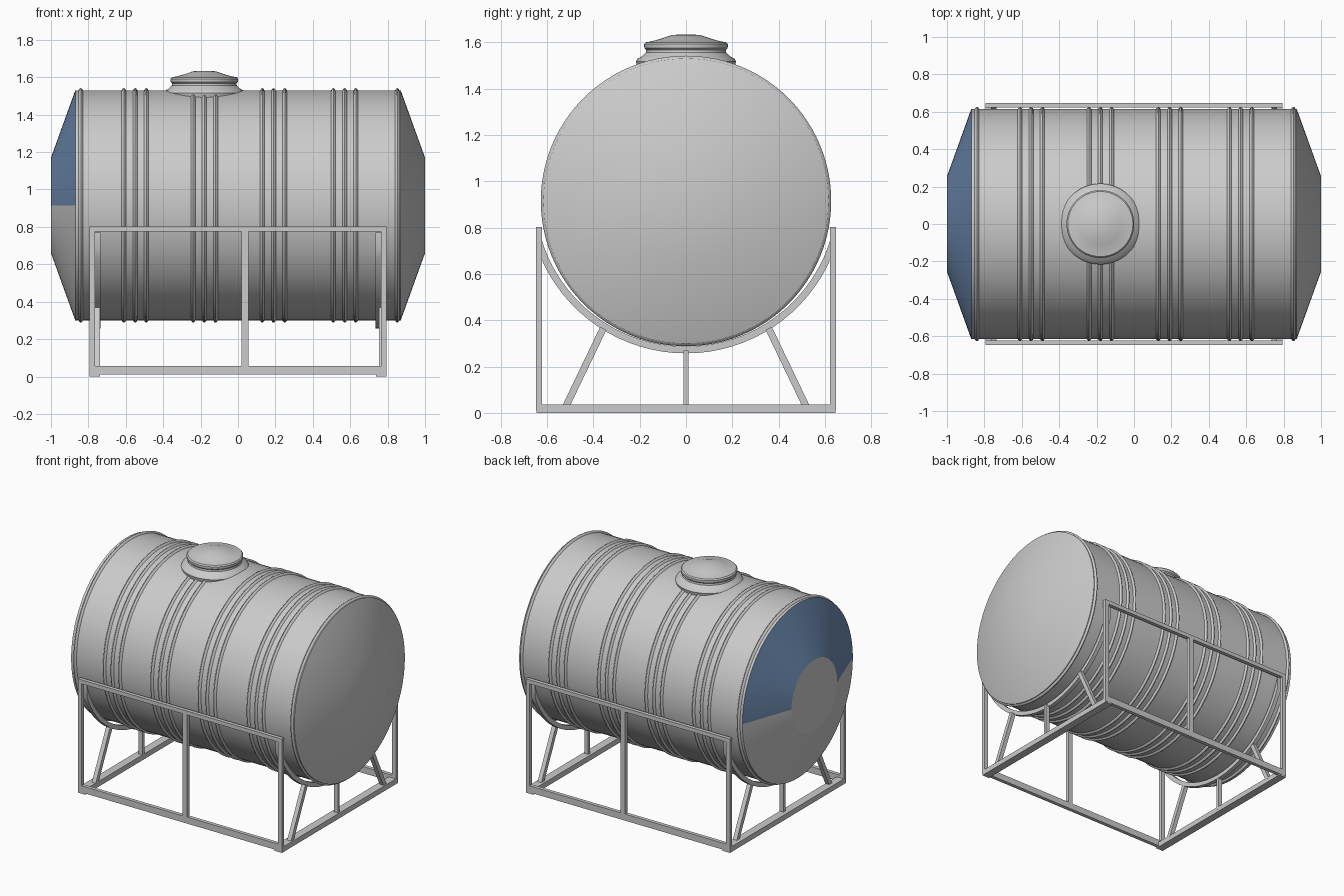
import bpy, bmesh, math
from mathutils import Vector, Matrix

if "Cube" in bpy.data.objects:
    bpy.data.objects.remove(bpy.data.objects["Cube"])

CZ, R = 0.915, 0.615          # tank axis height and radius
SEG = 96


def finish(name, bm, smooth=False):
    me = bpy.data.meshes.new(name)
    bm.to_mesh(me)
    bm.free()
    ob = bpy.data.objects.new(name, me)
    bpy.context.collection.objects.link(ob)
    if smooth:
        bpy.ops.object.select_all(action='DESELECT')
        ob.select_set(True)
        bpy.context.view_layer.objects.active = ob
        bpy.ops.object.shade_smooth_by_angle(angle=math.radians(35))
    return ob


def lathe(name, profile, matrix, seg=SEG):
    """Spin (radius, height) points round local z, then place with matrix."""
    bm = bmesh.new()
    rings = []
    for r, h in profile:
        n = 1 if r == 0 else seg
        rings.append([bm.verts.new((r * math.cos(2 * math.pi * i / seg),
                                    r * math.sin(2 * math.pi * i / seg), h)) for i in range(n)])
    for a, b in zip(rings, rings[1:]):
        for i in range(seg):
            j = (i + 1) % seg
            vs = [a[i % len(a)], a[j % len(a)], b[j % len(b)], b[i % len(b)]]
            bm.faces.new(list(dict.fromkeys(vs)))
    bm.transform(matrix)
    bmesh.ops.recalc_face_normals(bm, faces=bm.faces)
    return finish(name, bm, True)


def box(name, lo, hi):
    bm = bmesh.new()
    bmesh.ops.create_cube(bm, size=1)
    lo, hi = Vector(lo), Vector(hi)
    for v in bm.verts:
        v.co = (lo + hi) / 2 + v.co * (hi - lo)
    return finish(name, bm)


def strut(name, x, a, b, w, depth=0.03):
    """Bar in the y-z plane from a to b."""
    d = Vector((0, b[0] - a[0], b[1] - a[1]))
    n = Vector((0, -d.z, d.y)).normalized()
    m = Matrix((Vector((1, 0, 0)), n, d.normalized())).transposed().to_4x4()
    m.translation = (x, (a[0] + b[0]) / 2, (a[1] + b[1]) / 2)
    bm = bmesh.new()
    bmesh.ops.create_cube(bm, size=1)
    bm.transform(m @ Matrix.Diagonal((depth, w, d.length, 1)))
    bmesh.ops.recalc_face_normals(bm, faces=bm.faces)
    return finish(name, bm)


def saddle(name, x, depth=0.03, c=0.939, r0=0.652, r1=0.682, n=32):
    bm = bmesh.new()
    rows = []
    for i in range(n + 1):
        t = -1 + 2 * i / n
        row = []
        for r, dx in ((r0, -1), (r1, -1), (r1, 1), (r0, 1)):
            ang = t * math.asin(0.63 / r)
            row.append(bm.verts.new((x + dx * depth / 2, r * math.sin(ang), c - r * math.cos(ang))))
        rows.append(row)
    for a, b in zip(rows, rows[1:]):
        for k in range(4):
            bm.faces.new((a[k], a[(k + 1) % 4], b[(k + 1) % 4], b[k]))
    bm.faces.new(rows[0])
    bm.faces.new(rows[-1])
    bmesh.ops.recalc_face_normals(bm, faces=bm.faces)
    return finish(name, bm, True)


# Tank shell with rounded ribs
along_x = Matrix.Translation((0, 0, CZ)) @ Matrix.Rotation(math.pi / 2, 4, 'Y')
ribs = [-0.84] + [g + d for g in (-0.55, -0.18, 0.19, 0.57) for d in (-0.06, 0, 0.06)] + [0.852]
shell = [(R, -0.87)]
for x in ribs:
    shell += [(R, x - 0.012), (R + 0.009, x - 0.006), (R + 0.012, x),
              (R + 0.009, x + 0.006), (R, x + 0.012)]
shell.append((R, 0.87))
lathe("tank_shell", shell, along_x)

# Tapered ends
lathe("right_end", [(R, 0.87), (0.255, 1.0), (0, 1.0)], along_x)
left = lathe("left_end", [(0.255, -1.0), (R, -0.87)], along_x)
lathe("left_end_disc", [(0, -1.0), (0.255, -1.0)], along_x)
for p in left.data.polygons:          # outward normals on the open cone
    if p.normal.x > 0:
        p.flip()
grey = bpy.data.materials.new("plain_grey")
grey.diffuse_color = (0.8, 0.8, 0.8, 1)
grey.use_nodes = True
grey.node_tree.nodes["Principled BSDF"].inputs["Base Color"].default_value = grey.diffuse_color
blue = bpy.data.materials.new("blue_panel")
blue.diffuse_color = (0.16, 0.27, 0.46, 1)
blue.use_nodes = True
blue.node_tree.nodes["Principled BSDF"].inputs["Base Color"].default_value = blue.diffuse_color
left.data.materials.append(None)
left.data.materials.append(blue)
bpy.data.materials.remove(grey)
for p in left.data.polygons:
    p.material_index = 1 if p.center.z > CZ else 0

# Hatch lid
lathe("hatch_lid", [(0.205, 1.47), (0.213, 1.505), (0.216, 1.517), (0.21, 1.528), (0.19, 1.54),
                    (0.174, 1.555), (0.172, 1.567), (0.18, 1.575), (0.181, 1.592), (0.174, 1.6),
                    (0.15, 1.604), (0.11, 1.615), (0.06, 1.632), (0, 1.634)],
      Matrix.Translation((-0.18, 0, 0)), 64)

# Stand: long sides
for s, side in ((-1, "front"), (1, "back")):
    y0, y1 = sorted((s * 0.622, s * 0.648))
    box(side + "_top_rail", (-0.795, y0, 0.775), (0.795, y1, 0.803))
    box(side + "_bottom_rail", (-0.795, y0, 0.01), (0.795, y1, 0.056))
    box(side + "_middle_post", (0.02, y0, 0.05), (0.056, y1, 0.78))
    for e, end in ((-1, "left"), (1, "right")):
        x0, x1 = sorted((e * 0.765, e * 0.795))
        box(f"{side}_{end}_post", (x0, y0, 0.01), (x1, y1, 0.803))

# Stand: ends with curved saddles and struts
for e, end, sx in ((-1, "left", -0.752), (1, "right", 0.77)):
    x0, x1 = sorted((e * 0.738, e * 0.795))
    box(end + "_cross_rail", (x0, -0.646, 0.0), (x1, 0.646, 0.037))
    saddle(end + "_saddle", e * 0.75)
    strut(end + "_centre_strut", sx, (0, 0.02), (0, 0.27), 0.02)
    for s, side in ((-1, "front"), (1, "back")):
        strut(f"{end}_{side}_strut", sx, (s * 0.52, 0.025), (s * 0.357, 0.365), 0.03)
